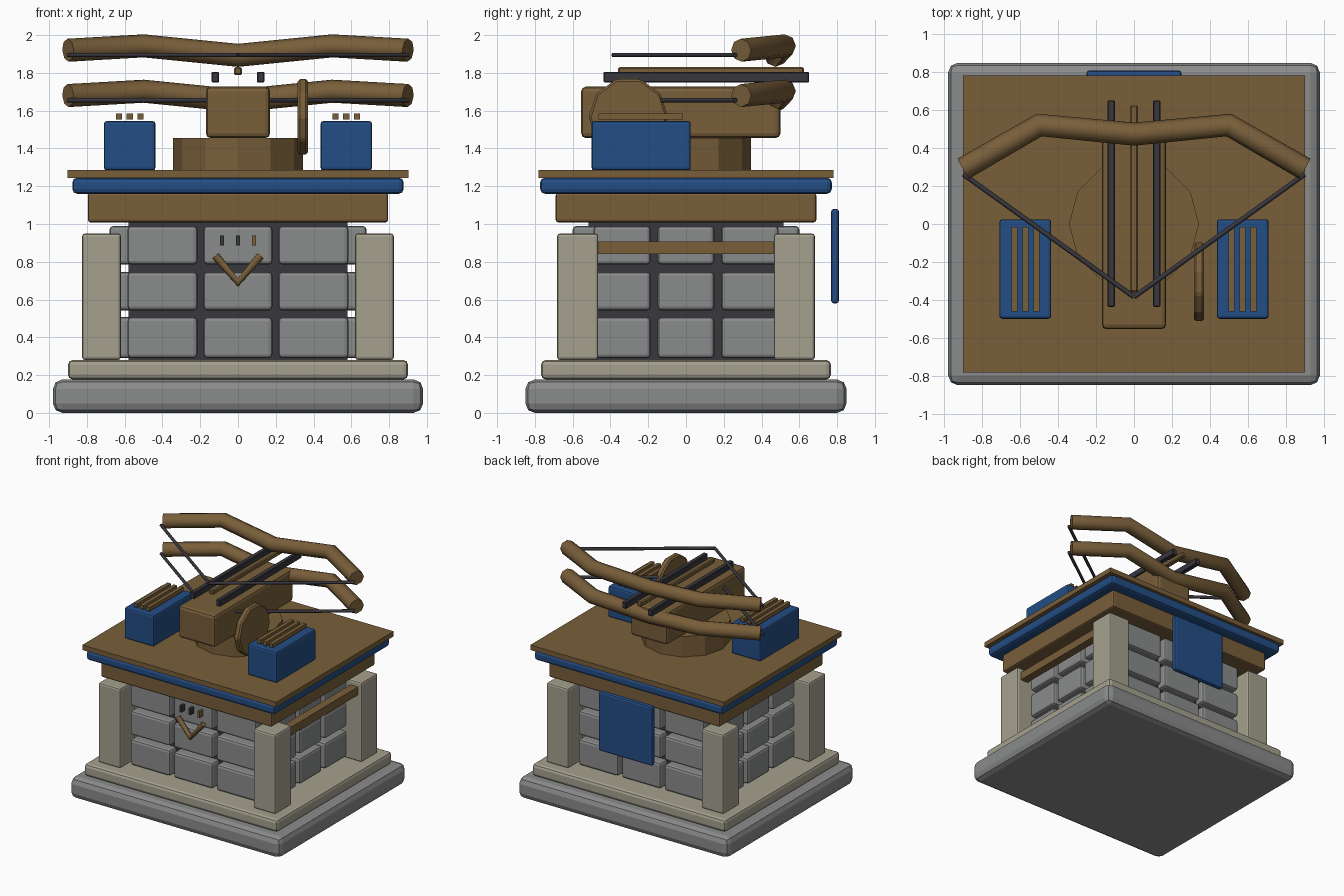
import bpy, math

if "Cube" in bpy.data.objects:
    bpy.data.objects.remove(bpy.data.objects["Cube"])


def material(name, rgb):
    m = bpy.data.materials.new(name)
    m.diffuse_color = (*rgb, 1)
    m.use_nodes = True
    m.node_tree.nodes["Principled BSDF"].inputs["Base Color"].default_value = m.diffuse_color
    return m


WOOD = material("brown wood", (0.190, 0.113, 0.042))
GREY = material("grey stone", (0.255, 0.262, 0.258))
PALE = material("pale stone", (0.376, 0.356, 0.275))
BLUE = material("blue paint", (0.017, 0.075, 0.235))
DARK = material("dark iron", (0.038, 0.038, 0.048))


def bevel(ob, width, segments):
    if width:
        mod = ob.modifiers.new("bevel", 'BEVEL')
        mod.width, mod.segments = width, segments


def box(name, x, y, z, mat, width=0.0, segments=2):
    """Box from (min, max) ranges on each axis, with optional rounded edges."""
    bpy.ops.mesh.primitive_cube_add(
        size=1, location=[(r[0] + r[1]) / 2 for r in (x, y, z)])
    ob = bpy.context.object
    ob.scale = [r[1] - r[0] for r in (x, y, z)]
    bpy.ops.object.transform_apply(location=False, rotation=False, scale=True)
    ob.name = name
    ob.data.materials.append(mat)
    bevel(ob, width, segments)
    return ob


def disc(name, sides, radius, depth, loc, rot, mat, width=0.0):
    bpy.ops.mesh.primitive_cylinder_add(
        vertices=sides, radius=radius, depth=depth, location=loc, rotation=rot)
    ob = bpy.context.object
    ob.name = name
    ob.data.materials.append(mat)
    bevel(ob, width, 1)
    return ob


def tube(name, points, radius, mat, res=2, smooth=True):
    """Round bar swept along a polyline."""
    cu = bpy.data.curves.new(name, 'CURVE')
    cu.dimensions = '3D'
    cu.bevel_depth, cu.bevel_resolution, cu.use_fill_caps = radius, res, True
    sp = cu.splines.new('POLY')
    sp.points.add(len(points) - 1)
    for p, co in zip(sp.points, points):
        p.co = (*co, 1)
    sp.use_smooth = smooth
    ob = bpy.data.objects.new(name, cu)
    bpy.context.collection.objects.link(ob)
    cu.materials.append(mat)
    return ob


# Stepped stone footing
box("footing", (-.98, .98), (-.85, .85), (0, .177), GREY, .05)
box("plinth", (-.9, .9), (-.767, .767), (.177, .28), PALE, .025)

# Dark core with stone blocks on all four faces
box("wall_core", (-.58, .58), (-.515, .515), (.28, 1.01), DARK)
ROWS = [(.29, .507), (.543, .747), (.785, .99)]
FRONT_COLS = [(-.585, -.215), (-.182, .182), (.215, .585)]
SIDE_COLS = [(-.49, -.187), (-.15, .15), (.187, .49)]
for s in (-1, 1):
    for z in ROWS:
        for c in FRONT_COLS:
            box("wall_block", c, sorted((s * .47, s * .6)), z, GREY, .02)
        for c in SIDE_COLS:
            box("wall_block", sorted((s * .55, s * .68)), c, z, GREY, .02)

# Corner pillars
for sx in (-1, 1):
    for sy in (-1, 1):
        box("corner_pillar", sorted((sx * .62, sx * .825)),
            sorted((sy * .465, sy * .682)), (.28, .95), PALE, .015)

# Wooden rail on the right side, banner on the back
box("side_rail", (.72, .79), (-.47, .47), (.84, .908), WOOD)
box("back_banner", (-.25, .25), (.768, .81), (.58, 1.08), BLUE, .015)

# Front marks: three pegs above a chevron
for x, mat in ((-.085, DARK), (0, DARK), (.085, WOOD)):
    box("front_peg", (x - .01, x + .01), (-.645, -.59), (.885, .938), mat)
tube("front_chevron", [(-.12, -.63, .832), (0, -.63, .69), (.12, -.63, .832)],
     .022, WOOD)

# Platform layers
box("platform_beam", (-.795, .795), (-.69, .69), (1.008, 1.165), WOOD, .015)
box("platform_trim", (-.877, .877), (-.772, .772), (1.16, 1.245), BLUE, .025)
box("platform_deck", (-.902, .902), (-.782, .782), (1.243, 1.285), WOOD)

# Ammunition crates with loose bolts on top
for s in (-1, 1):
    box("crate", sorted((s * .437, s * .71)), (-.5, .025), (1.283, 1.545),
        BLUE, .015)
    for i in (-1, 0, 1):
        x = s * .573 + i * .058
        box("spare_bolt", (x - .016, x + .016), (-.462, -.015),
            (1.553, 1.586), WOOD)

# Turntable and weapon body
disc("turntable", 12, .343, .172, (0, 0, 1.37), (0, 0, 0), WOOD)
box("weapon_body", (-.17, .17), (-.555, .5), (1.455, 1.727), WOOD, .025)
for s in (-1, 1):
    box("slide_rail", sorted((s * .1, s * .14)), (-.437, .652),
        (1.75, 1.805), DARK, .005, 1)
box("loaded_bolt", (-.022, .022), (-.36, .625), (1.788, 1.83), WOOD, .008, 1)

# Winding wheel on the right of the body
disc("winding_wheel", 10, .21, .055, (.343, -.305, 1.567),
     (0, math.pi / 2, 0), WOOD, .012)

# Two stacked bows with their strings
for dz in (0, -.24):
    half = [(.9, .292, 1.92), (.5, .522, 1.943)]
    pts = [(-x, y, z + dz) for x, y, z in half] + [(0, .474, 1.893 + dz)]
    pts += [(x, y, z + dz) for x, y, z in reversed(half)]
    tube("bow", pts, .061, WOOD)
    zs = 1.895 + dz
    for s in (-1, 1):
        tube("bow_string", [(s * .9, .262, zs), (0, -.385, zs)], .013, DARK, 1)
